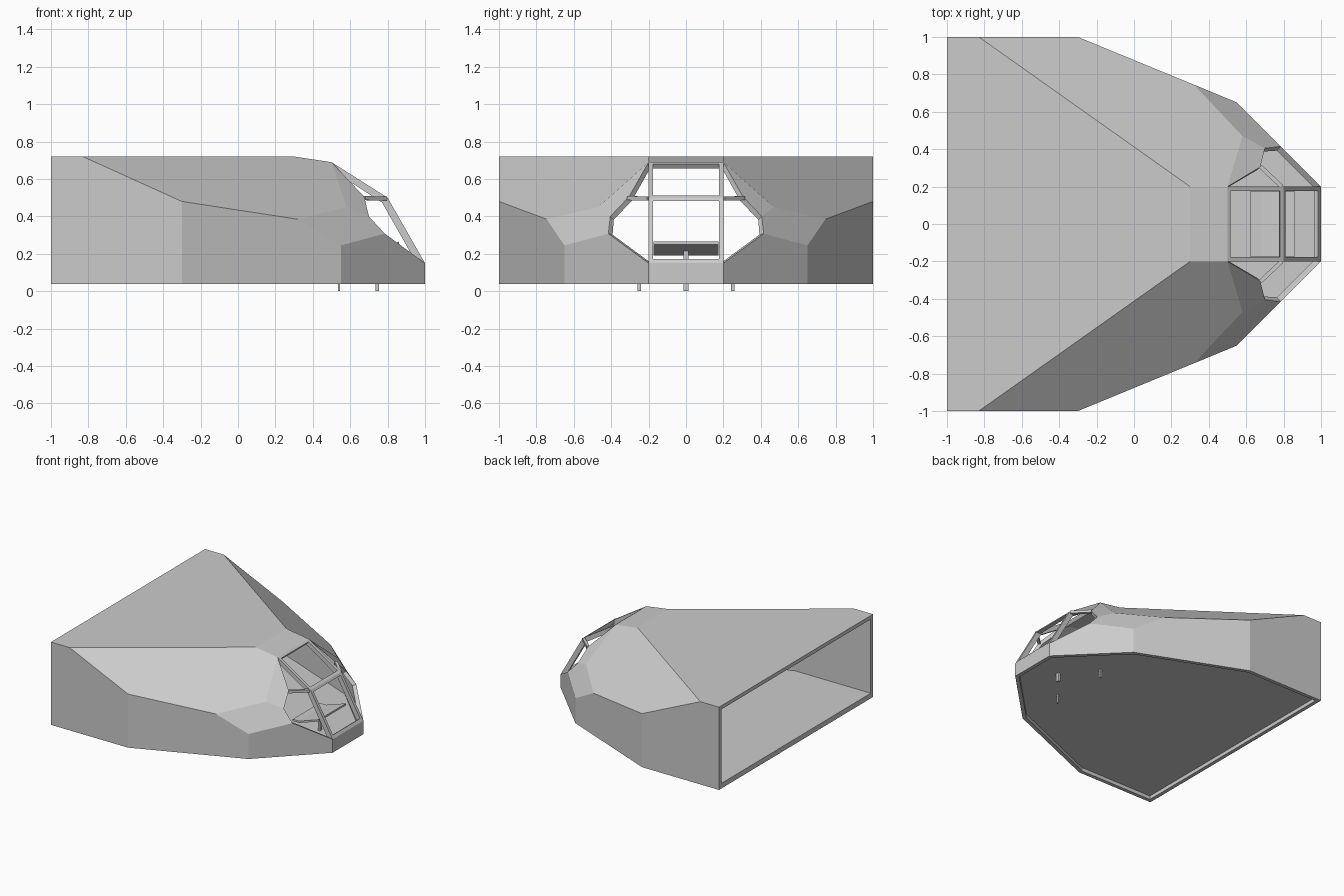
import bpy, bmesh
from mathutils import Vector

if "Cube" in bpy.data.objects:
    bpy.data.objects.remove(bpy.data.objects["Cube"])


def finish(name, bm):
    bmesh.ops.remove_doubles(bm, verts=bm.verts, dist=0.0001)
    bmesh.ops.recalc_face_normals(bm, faces=bm.faces)
    mesh = bpy.data.meshes.new(name)
    bm.to_mesh(mesh)
    bm.free()
    obj = bpy.data.objects.new(name, mesh)
    bpy.context.collection.objects.link(obj)
    return obj


def extrude(name, points, offset):
    """Closed solid from a flat outline and an extrusion vector."""
    bm = bmesh.new()
    face = bm.faces.new([bm.verts.new(p) for p in points])
    res = bmesh.ops.extrude_face_region(bm, geom=[face], use_keep_orig=True)
    moved = [v for v in res["geom"] if isinstance(v, bmesh.types.BMVert)]
    bmesh.ops.translate(bm, verts=moved, vec=offset)
    return finish(name, bm)


def prism(name, profile, y0, y1):
    return extrude(name, [(x, y0, z) for x, z in profile], (0, y1 - y0, 0))


def bar(name, a, b, w):
    a, b = Vector(a), Vector(b)
    u = (b - a).cross(Vector((0, 0, 1))).normalized() * w / 2
    v = (b - a).cross(u).normalized() * w / 2
    return extrude(name, [a + u + v, a - u + v, a - u - v, a + u - v], b - a)


# Hull shell: named corner points on one side, mirrored across y
B = 0.04
P = dict(
    a=(-1, 1, B), b=(-.3, 1, B), c=(.55, .65, B), d=(1, .2, B),
    e=(-1, 1, .72), f=(-.83, 1, .72), g=(-.3, 1, .48), h=(.32, .745, .385),
    i=(.55, .65, .245), j=(.785, .415, .308), k=(1, .2, .15),
    l=(.3, .2, .72), m=(.5, .2, .69), n=(.58, .47, .45),
    o=(.70, .405, .40), p=(.675, .305, .505))
bm = bmesh.new()
for s in (1, -1):
    for face in ("abgfe", "bcihg", "cdkji", "fghnml", "hijon", "mnop"):
        bm.faces.new([bm.verts.new((P[q][0], s * P[q][1], P[q][2])) for q in face])
for half in ("efl", "lm", "dk"):
    ring = [P[q] for q in half]
    ring += [(x, -y, z) for x, y, z in reversed(ring)]
    bm.faces.new([bm.verts.new(c) for c in ring])
hull = finish("hull_shell", bm)
roof = max(hull.data.polygons, key=lambda f: f.area)
if roof.normal.z < 0:
    hull.data.flip_normals()
solid = hull.modifiers.new("wall", "SOLIDIFY")
solid.thickness = 0.03
solid.offset = -1
solid.use_even_offset = True

# Recessed floor and the lip across the open rear end
floor = [(-.98, .98), (-.3, .98), (.54, .63), (.98, .19)]
floor += [(x, -y) for x, y in reversed(floor)]
extrude("floor", [(x, y, .07) for x, y in floor], (0, 0, .012))
prism("rear_lip", [(-1, B), (-.97, B), (-.97, .082), (-1, .082)], -.98, .98)

# Window frame: bent side posts, cross members, and side struts
post = [(.5, .69), (.8, .5), (1, .15), (.96, .14), (.77, .475), (.49, .655)]
for s, side in ((1, "left"), (-1, "right")):
    prism("window_post_" + side, post, s * .176, s * .2)
    bar("side_strut_" + side, (.79, s * .2, .495), (.675, s * .308, .498), .022)
prism("window_header", [(.48, .69), (.5, .69), (.517, .679), (.5, .655), (.48, .66)], -.2, .2)
prism("window_crossbar", [(.78, .513), (.8, .5), (.811, .482), (.775, .482)], -.2, .2)
prism("window_sill", [(.985, .173), (1, .15), (1, .12), (.965, .12), (.965, .16)], -.2, .2)

# Tilted console panel inside the nose
prism("console_panel", [(.62, .19), (.68, .19), (.86, .25), (.86, .265), (.68, .205), (.62, .205)], -.175, .175)

# Small pins below the floor
for name, x, y, r, top in (("front_pin", .745, 0, .014, .22),
                           ("left_pin", .54, .25, .009, .08),
                           ("right_pin", .54, -.25, .009, .08)):
    prism(name, [(x - r * .7, 0), (x + r * .7, 0), (x + r * .7, top), (x - r * .7, top)], y - r, y + r)
